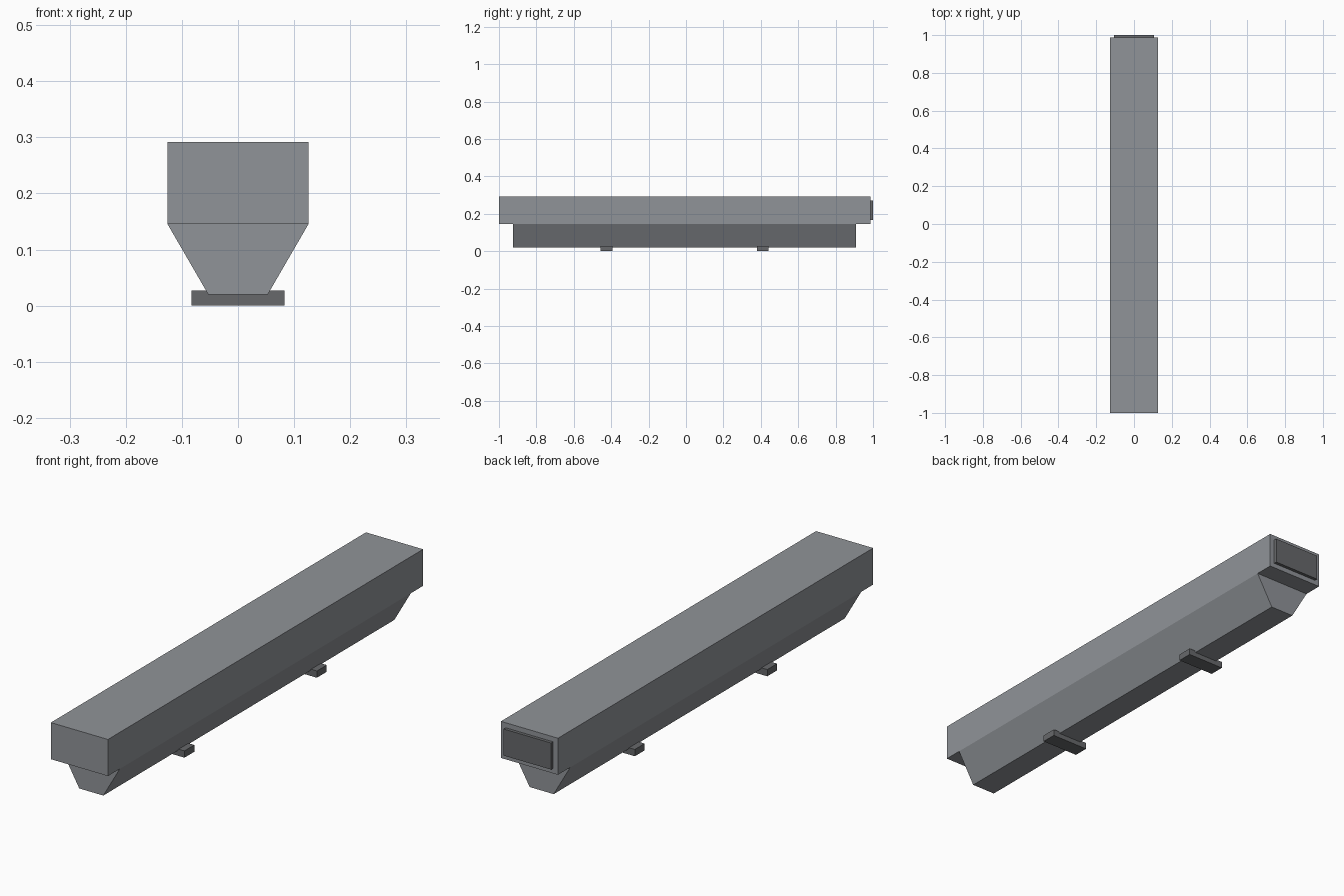
import bpy
import bmesh

cube = bpy.data.objects.get("Cube")
if cube:
    bpy.data.objects.remove(cube, do_unlink=True)


def make_material(name, rgb):
    mat = bpy.data.materials.new(name)
    mat.use_nodes = True
    color = (*rgb, 1.0)
    mat.diffuse_color = color
    bsdf = next(n for n in mat.node_tree.nodes if n.type == 'BSDF_PRINCIPLED')
    bsdf.inputs["Base Color"].default_value = color
    return mat


def extrude_y(name, profile, y0, y1, mat):
    """Sweep an x-z outline from y0 to y1 as a closed solid."""
    bm = bmesh.new()
    face = bm.faces.new([bm.verts.new((x, y0, z)) for x, z in profile])
    swept = bmesh.ops.extrude_face_region(bm, geom=[face], use_keep_orig=True)
    moved = [v for v in swept["geom"] if isinstance(v, bmesh.types.BMVert)]
    bmesh.ops.translate(bm, vec=(0, y1 - y0, 0), verts=moved)
    bmesh.ops.recalc_face_normals(bm, faces=bm.faces)
    mesh = bpy.data.meshes.new(name)
    bm.to_mesh(mesh)
    bm.free()
    mesh.materials.append(mat)
    obj = bpy.data.objects.new(name, mesh)
    bpy.context.collection.objects.link(obj)
    return obj


def trapezoid(bottom, top, z0, z1):
    return [(-bottom, z0), (bottom, z0), (top, z1), (-top, z1)]


light_gray = make_material("light_gray", (0.28, 0.295, 0.315))
dark_gray = make_material("dark_gray", (0.135, 0.14, 0.147))

# Long box body and tapered keel beneath it
extrude_y("upper_body", trapezoid(0.126, 0.126, 0.146, 0.292), -1.0, 0.987, light_gray)
extrude_y("tapered_keel", trapezoid(0.053, 0.126, 0.02, 0.146), -0.925, 0.91, light_gray)

# Raised panel on the back end
extrude_y("back_panel", trapezoid(0.105, 0.105, 0.166, 0.272), 0.98, 1.0, dark_gray)

# Cross bars under the keel
for name, y in (("front_cross_bar", -0.425), ("back_cross_bar", 0.41)):
    extrude_y(name, trapezoid(0.083, 0.083, 0.0, 0.027), y - 0.031, y + 0.031, dark_gray)
